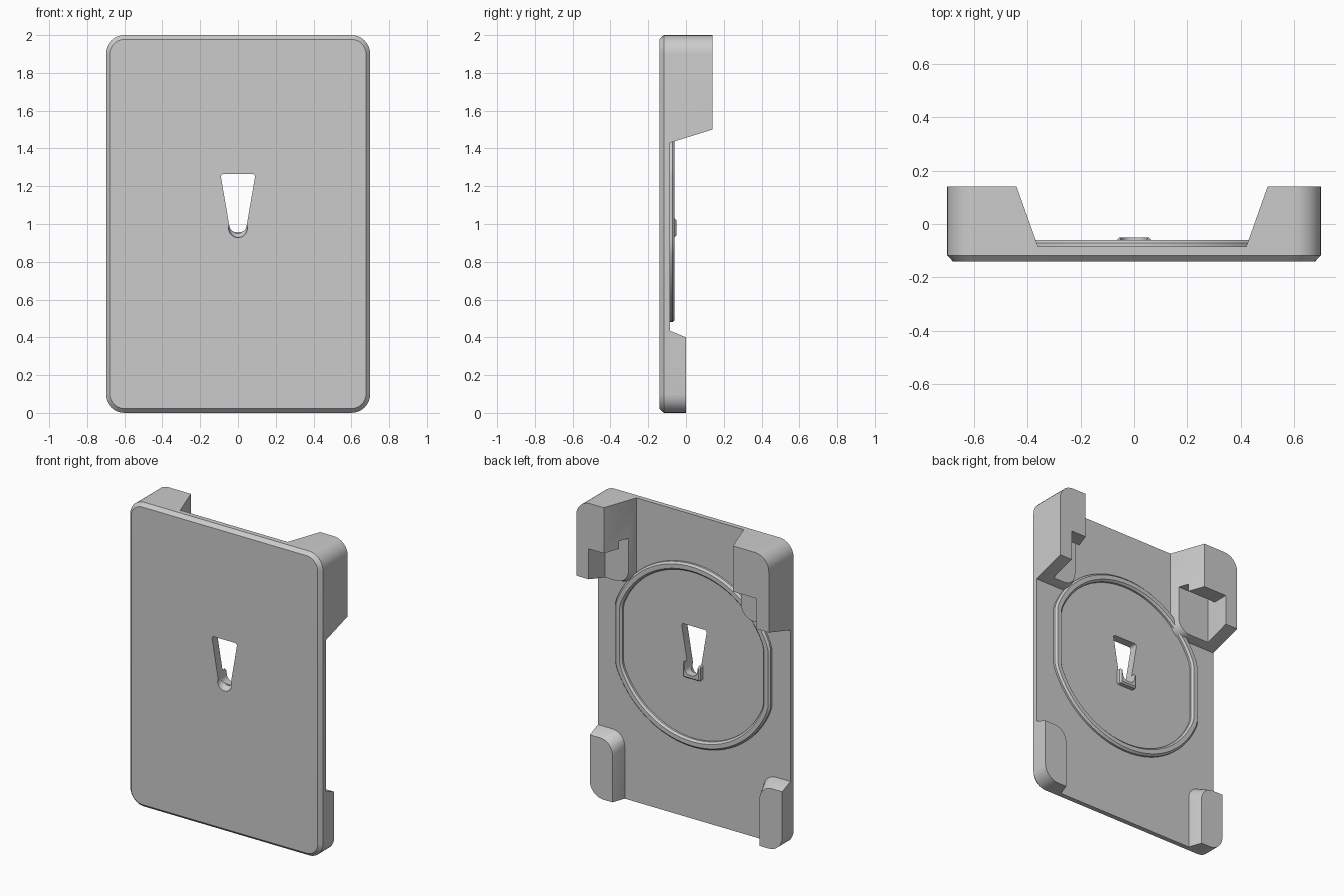
import bpy, bmesh
from math import sin, cos, pi
from mathutils import Vector

cube = bpy.data.objects.get("Cube")
if cube:
    bpy.data.objects.remove(cube)

grey = bpy.data.materials.new("plain grey")
grey.use_nodes = True
grey.diffuse_color = (0.6, 0.6, 0.6, 1)
grey.node_tree.nodes["Principled BSDF"].inputs["Base Color"].default_value = (0.6, 0.6, 0.6, 1)

FRONT, BACK = -0.14, -0.085


def fillet(corners, n=8):
    """Outline in x, z from (x, z, radius) corners."""
    out = []
    for i, (x, z, r) in enumerate(corners):
        p = Vector((x, z))
        if r == 0:
            out.append(p)
            continue
        a = (Vector(corners[i - 1][:2]) - p).normalized()
        b = (Vector(corners[(i + 1) % len(corners)][:2]) - p).normalized()
        half = a.angle(b) / 2
        centre = p + (a + b).normalized() * r / sin(half)
        start = p + a * r / (sin(half) / cos(half)) - centre
        end = p + b * r / (sin(half) / cos(half)) - centre
        sweep = start.angle_signed(end)
        for k in range(n + 1):
            t = -sweep * k / n
            out.append(centre + Vector((start.x * cos(t) - start.y * sin(t),
                                        start.x * sin(t) + start.y * cos(t))))
    return out


def loft(name, layers, ring=False):
    """Join (y, outline) layers with quads; close with caps or into a ring."""
    bm = bmesh.new()
    loops = [[bm.verts.new((p[0], y, p[1])) for p in pts] for y, pts in layers]
    pairs = list(zip(loops, loops[1:]))
    if ring:
        pairs.append((loops[-1], loops[0]))
    else:
        bm.faces.new(loops[0])
        bm.faces.new(loops[-1])
    n = len(loops[0])
    for a, b in pairs:
        for i in range(n):
            j = (i + 1) % n
            bm.faces.new((a[i], a[j], b[j], b[i]))
    bmesh.ops.recalc_face_normals(bm, faces=bm.faces)
    mesh = bpy.data.meshes.new(name)
    bm.to_mesh(mesh)
    bm.free()
    mesh.materials.append(grey)
    ob = bpy.data.objects.new(name, mesh)
    bpy.context.collection.objects.link(ob)
    return ob


def cut(ob, cutter):
    mod = ob.modifiers.new("cut", "BOOLEAN")
    mod.operation, mod.solver, mod.object = "DIFFERENCE", "EXACT", cutter
    bpy.context.view_layer.objects.active = ob
    bpy.ops.object.modifier_apply(modifier=mod.name)


def rect(x0, x1, z0, z1, r=0):
    return fillet([(x0, z0, r), (x1, z0, r), (x1, z1, r), (x0, z1, r)])


def box(name, x0, x1, y0, y1, z0, z1):
    return loft(name, [(y0, rect(x0, x1, z0, z1)), (y1, rect(x0, x1, z0, z1))])


# Back plate with a chamfered front edge
parts, cutters = [], []
outline = rect(-0.7, 0.7, 0, 2, 0.1)
plate = loft("back_plate", [(FRONT, rect(-0.678, 0.678, 0.022, 1.978, 0.08)),
                            (-0.117, outline), (BACK, outline)])

# Raised lip behind the hanging slot
lip = loft("slot_lip", [(-0.1, rect(-0.065, 0.065, 0.93, 1.03, 0.012)),
                        (-0.06, rect(-0.065, 0.065, 0.93, 1.03, 0.012)),
                        (-0.05, rect(-0.055, 0.055, 0.94, 1.02, 0.008))])

# Tapered hanging slot and the scoop at its foot
slot_shape = fillet([(-0.093, 1.265, 0.015), (0.093, 1.265, 0.015),
                     (0.04, 0.957, 0.036), (-0.04, 0.957, 0.036)])
slot = loft("slot_cutter", [(-0.3, slot_shape), (0.1, slot_shape)])
bpy.ops.mesh.primitive_uv_sphere_add(segments=32, ring_count=16, radius=0.05,
                                     location=(0, FRONT, 0.978))
scoop = bpy.context.object
scoop.name = "scoop_cutter"
scoop.data.materials.append(grey)
for ob in (plate, lip):
    cut(ob, slot)
cut(plate, scoop)
cutters += [slot, scoop]
parts += [plate, lip]


# Round locating ring with flattened sides
def ring_outline(inset, n=96):
    r, w = 0.6 - inset, 0.565 - inset
    return [(max(-w, min(w, r * cos(2 * pi * k / n))), 1.08 + r * sin(2 * pi * k / n))
            for k in range(n)]


parts.append(loft("locating_ring", [(-0.1, ring_outline(0)), (-0.072, ring_outline(0)),
                                    (-0.06, ring_outline(0.012)), (-0.06, ring_outline(0.04)),
                                    (-0.072, ring_outline(0.052)), (-0.1, ring_outline(0.052))],
                  ring=True))


# Corner feet: drafted on the inner sides, rounded on the free corner
def foot(name, side, x_base, x_top, z_out, z_base, z_top, y_top):
    def shape(x, z):
        return fillet([(side * 0.7, z_out, 0.1), (side * x, z_out, 0),
                       (side * x, z, 0.09), (side * 0.7, z, 0)])
    return loft(name, [(BACK - 0.004, shape(x_base, z_base)), (BACK, shape(x_base, z_base)),
                       (y_top, shape(x_top, z_top))])


for side, word, x_base, x_top in ((1, "left", 0.42, 0.5), (-1, "right", 0.36, 0.44)):
    upper = foot("upper_foot_" + word, side, x_base, x_top, 2, 1.43, 1.5, 0.14)
    # Pocket open to the inside, back and underside, with a deeper groove
    xs = sorted((side * 0.2, side * 0.61))
    for y1, z1 in ((0.3, 1.7), (0.035, 1.75)):
        pocket = box("pocket_cutter", *xs, -0.03, y1, 1.2, z1)
        cut(upper, pocket)
        cutters.append(pocket)
    lower = foot("lower_foot_" + word, side, 0.505, 0.535, 0, 0.435, 0.4, 0.0)
    parts += [upper, lower]

for ob in cutters:
    bpy.data.objects.remove(ob)

# Smooth the rounded corners, keep edges sharp
bpy.ops.object.select_all(action="DESELECT")
for ob in parts:
    ob.select_set(True)
bpy.context.view_layer.objects.active = plate
bpy.ops.object.shade_smooth_by_angle(angle=pi / 7)
